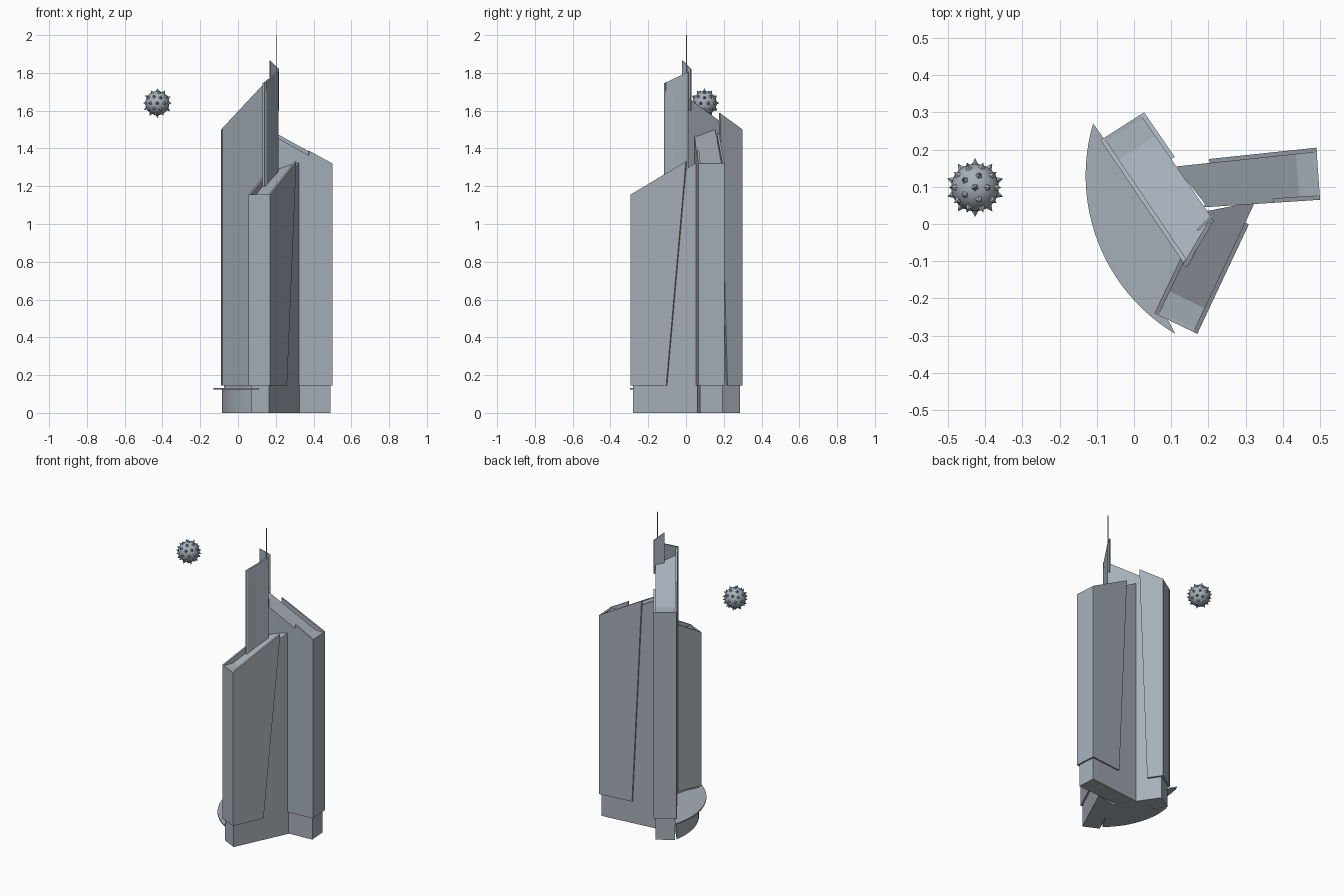
import bpy, bmesh, math
from mathutils import Vector

if "Cube" in bpy.data.objects:
    bpy.data.objects.remove(bpy.data.objects["Cube"])

T = 0.012      # cladding thickness
SKIRT = 0.145  # height where the cladding starts

mat = bpy.data.materials.new("pale_blue_grey")
mat.diffuse_color = (0.38, 0.43, 0.48, 1)
mat.use_nodes = True
mat.node_tree.nodes["Principled BSDF"].inputs["Base Color"].default_value = mat.diffuse_color


def finish(name, bm):
    bmesh.ops.recalc_face_normals(bm, faces=bm.faces[:])
    me = bpy.data.meshes.new(name)
    bm.to_mesh(me)
    bm.free()
    ob = bpy.data.objects.new(name, me)
    bpy.context.collection.objects.link(ob)
    me.materials.append(mat)
    return ob


def loft(name, lower, upper, split=None):
    """Solid between two matching rings; split caps into (list of index tuples)."""
    bm = bmesh.new()
    a = [bm.verts.new(p) for p in lower]
    b = [bm.verts.new(p) for p in upper]
    n = len(a)
    for i in range(n):
        j = (i + 1) % n
        bm.faces.new((a[i], a[j], b[j], b[i]))
    for cap in split or [range(n)]:
        bm.faces.new([a[i] for i in cap])
        bm.faces.new([b[i] for i in cap])
    return finish(name, bm)


def plate(name, start, end, inside, outline, t=T):
    """Vertical slab along start-end, outline given as (distance, z)."""
    a, b, c = Vector(start), Vector(end), Vector(inside)
    d = (b - a).normalized()
    n = Vector((-d.y, d.x))
    if n.dot(c - a) < 0:
        n = -n
    ring = [(a + d * s, z) for s, z in outline]
    return loft(name, [(p.x, p.y, z) for p, z in ring],
                [(p.x + n.x * t, p.y + n.y * t, z) for p, z in ring])


def wing(name, p0, p1, q0, q1, h, slope, flat, step, top, foot):
    """Core with sloped roof, end slab, long side slab and slanted side slab."""
    P0, P1, Q0, Q1 = map(Vector, (p0, p1, q0, q1))
    d = ((Q0 - P0).normalized() + (Q1 - P1).normalized()).normalized()
    w = (P1 - P0).normalized()
    mid = (P0 + P1) / 2
    c0, c1 = P0 + (d + w) * T * 0.9, P1 + (d - w) * T * 0.9
    ring = [c0, c0 + d * flat, Q0 + w * T * 0.9,
            Q1 - w * T * 0.9, c1 + d * flat, c1]

    def roof(p):
        return h - 0.004 + slope * max(0, (p - mid).dot(d) - flat)
    loft(name + "_core", [(p.x, p.y, 0) for p in ring],
         [(p.x, p.y, roof(p)) for p in ring], [(0, 1, 4, 5), (1, 2, 3, 4)])
    plate(name + "_end_cladding", p0, p1, q0,
          [(0, SKIRT), (0, h), ((P1 - P0).length, h), ((P1 - P0).length, SKIRT)])
    # long side, parapet drops to the roof after the step
    length = (Q0 - P0).length
    prof = [(0, SKIRT), (0, h)]
    if step:
        prof += [(step, h + slope * step), (step, h + slope * (step - flat))]
        prof += [(length, h + slope * (length - flat))]
    else:
        prof += [(length, h + slope * length)]
    plate(name + "_long_cladding", p0, q0, p1, prof + [(length, SKIRT)])
    # short side, slanted edge
    plate(name + "_slanted_cladding", p1, q1, p0,
          [(0, SKIRT), (0, h), (top, h + slope * top), (foot, SKIRT)])


# Three wings
wing("tall_wing", (-.09, .225), (.027, .30), (.14, -.115), (.22, .02),
     1.5, .6, .06, 0, .145, .097)
wing("east_wing", (.5, .065), (.49, .205), (.19, .045), (.11, .165),
     1.32, .55, .045, .125, .29, .225)
wing("south_wing", (.055, -.24), (.17, -.295), (.188, .04), (.335, .055),
     1.155, .54, .06, .2, .325, .21)

# Tall wing inner end wall, roof fin and mast
plate("crown_wall", (.141, -.116), (.215, .01), (0, .1),
      [(0, SKIRT), (0, 1.745), (.146, 1.805), (.146, SKIRT)])
plate("crown_fin", (.172, -.02), (.218, .025), (0, .1),
      [(0, 1.6), (0, 1.865), (.064, 1.82), (.064, 1.6)], .006)
bpy.ops.mesh.primitive_cylinder_add(vertices=8, radius=.002, depth=.4,
                                    location=(.205, .003, 1.8))
mast = bpy.context.object
mast.name = "mast"
mast.data.materials.append(mat)


# Curved podium and its canopy
def arc(r, a0, a1, n=24):
    return [(.366 + r * math.cos(math.radians(a0 + (a1 - a0) * i / n)),
             .13 + r * math.sin(math.radians(a0 + (a1 - a0) * i / n)))
            for i in range(n + 1)]


def slab(name, pts, z0, z1):
    return loft(name, [(x, y, z0) for x, y in pts], [(x, y, z1) for x, y in pts])


slab("podium", arc(.451, 170, 229) + [(.15, -.07)], 0, .126)
slab("canopy", arc(.496, 163.6, 239) + [(.08, -.235), (.13, -.08), (-.06, .2)],
     .125, .133)

# Floating spiked ball
centre = Vector((-.427, .098, 1.64))
bm = bmesh.new()
bmesh.ops.create_uvsphere(bm, u_segments=24, v_segments=14, radius=.064)
for f in bm.faces:
    f.smooth = True
guide = bmesh.new()
bmesh.ops.create_icosphere(guide, subdivisions=2, radius=1)
for v in guide.verts:
    n = v.co.normalized()
    rot = n.to_track_quat('Z', 'Y').to_matrix().to_4x4()
    rot.translation = n * .067
    bmesh.ops.create_cone(bm, cap_ends=False, segments=5, radius1=.014,
                          radius2=0, depth=.024, matrix=rot)
guide.free()
ball = finish("spiked_ball", bm)
ball.location = centre
